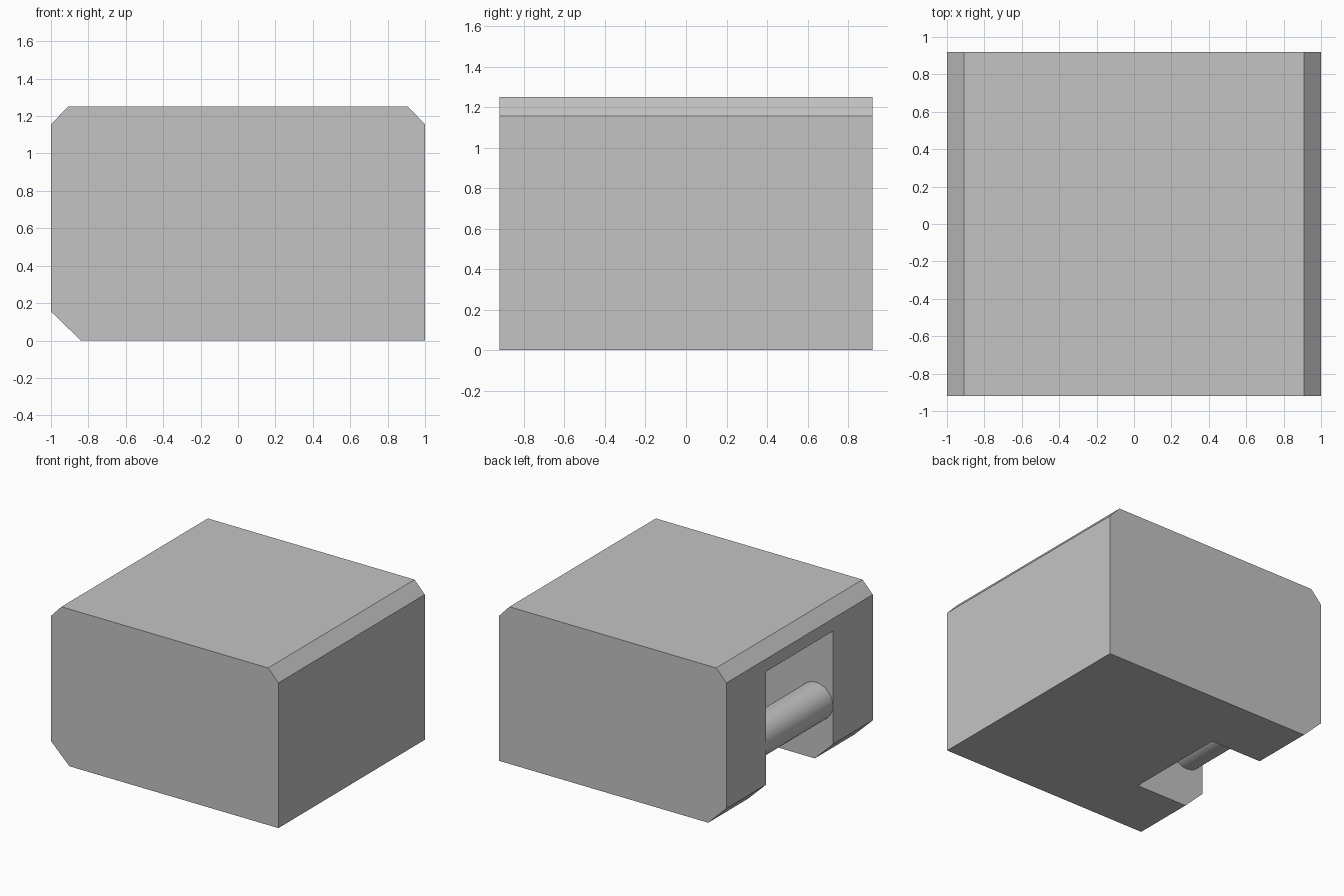
import bpy
import bmesh
import math

old = bpy.data.objects.get("Cube")
if old:
    bpy.data.objects.remove(old, do_unlink=True)

HALF_DEPTH = 0.92
SLOT_HALF = 0.42


def make_material(name, value):
    mat = bpy.data.materials.new(name)
    mat.use_nodes = True
    colour = (value, value, value, 1)
    mat.diffuse_color = colour
    mat.node_tree.nodes["Principled BSDF"].inputs["Base Color"].default_value = colour
    return mat


grey = make_material("light grey", 0.55)


def extrude_profile(name, profile, half):
    """Extrude an (x, z) outline along y, from -half to +half."""
    bm = bmesh.new()
    face = bm.faces.new([bm.verts.new((x, -half, z)) for x, z in profile])
    side = bmesh.ops.extrude_face_region(bm, geom=[face])["geom"]
    verts = [v for v in side if isinstance(v, bmesh.types.BMVert)]
    bmesh.ops.translate(bm, verts=verts, vec=(0, 2 * half, 0))
    bmesh.ops.recalc_face_normals(bm, faces=bm.faces)
    mesh = bpy.data.meshes.new(name)
    bm.to_mesh(mesh)
    bm.free()
    obj = bpy.data.objects.new(name, mesh)
    bpy.context.collection.objects.link(obj)
    mesh.materials.append(grey)
    return obj


# Block with bevelled top edges and one bevelled bottom edge
block = extrude_profile("block", [
    (-0.84, 0), (1, 0), (1, 1.155), (0.91, 1.25),
    (-0.91, 1.25), (-1, 1.155), (-1, 0.155)], HALF_DEPTH)

# Slot, open to the side and the bottom
cutter = extrude_profile("slot_cutter", [
    (-1.2, -0.2), (-0.39, -0.2), (-0.39, 1.055), (-1.2, 1.055)], SLOT_HALF)
cut = block.modifiers.new("slot", "BOOLEAN")
cut.operation = "DIFFERENCE"
cut.solver = "EXACT"
cut.object = cutter
bpy.context.view_layer.objects.active = block
bpy.ops.object.modifier_apply(modifier=cut.name)
bpy.data.objects.remove(cutter, do_unlink=True)

# Pin across the slot, its ends just inside the walls
bpy.ops.mesh.primitive_cylinder_add(
    vertices=48, radius=0.148, depth=2 * SLOT_HALF + 0.004,
    location=(-0.85, 0, 0.46), rotation=(math.pi / 2, 0, 0))
pin = bpy.context.object
pin.name = "pin"
pin.data.materials.append(grey)
bpy.ops.object.shade_smooth_by_angle(angle=math.radians(30))
